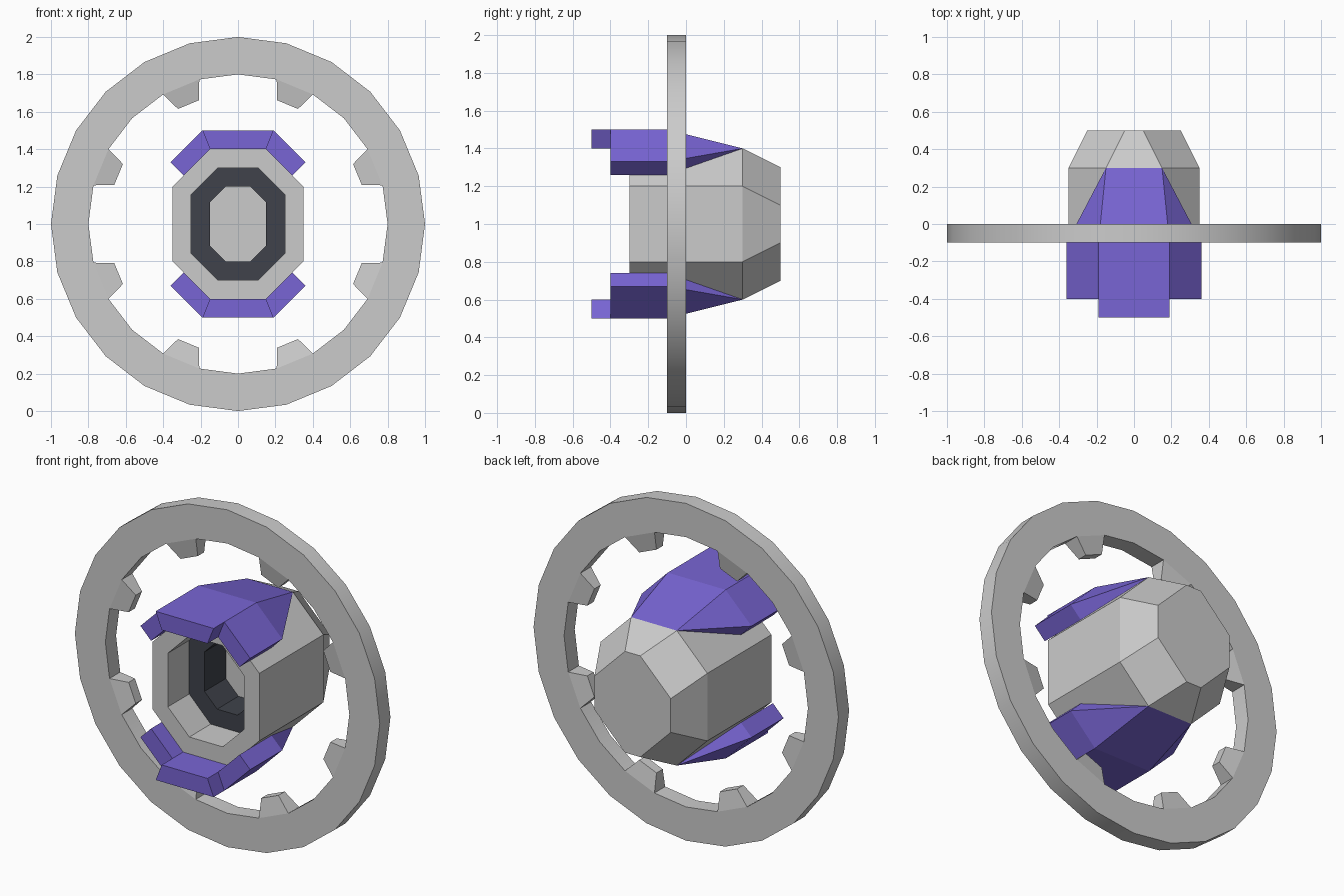
import bpy, bmesh
from math import sin, cos, pi

if "Cube" in bpy.data.objects:
    bpy.data.objects.remove(bpy.data.objects["Cube"])


def material(name, color):
    m = bpy.data.materials.new(name)
    m.diffuse_color = (*color, 1)
    m.use_nodes = True
    m.node_tree.nodes["Principled BSDF"].inputs["Base Color"].default_value = m.diffuse_color
    return m


purple = material("purple", (0.19, 0.13, 0.66))
dark = material("dark", (0.05, 0.055, 0.07))


def finish(bm, name, mats=()):
    bmesh.ops.recalc_face_normals(bm, faces=bm.faces)
    me = bpy.data.meshes.new(name)
    bm.to_mesh(me)
    bm.free()
    for m in mats:
        me.materials.append(m)
    ob = bpy.data.objects.new(name, me)
    ob.location.z = 1
    bpy.context.collection.objects.link(ob)
    return ob


def loft(bm, loops):
    """Join closed vertex loops with quads, returning faces per band."""
    bands = []
    for a, b in zip(loops, loops[1:]):
        n = len(a)
        bands.append([bm.faces.new((a[i], a[(i + 1) % n], b[(i + 1) % n], b[i]))
                      for i in range(n)])
    return bands


# Outer ring: 24 sides, with tapered teeth pulled from the inner wall
bm = bmesh.new()
N = 24
circles = [[bm.verts.new((r * sin(2 * pi * i / N), y, r * cos(2 * pi * i / N)))
            for i in range(N)]
           for r, y in ((1, 0), (1, -0.1), (0.8, -0.1), (0.8, 0))]
outer, _, inner, _ = loft(bm, circles + [circles[0]])
teeth = [f for i, f in enumerate(inner) if i % 6 in (1, 4)]
for f in outer + inner:
    f.smooth = f not in teeth
tips = bmesh.ops.extrude_discrete_faces(bm, faces=teeth)["faces"]
for f in tips:
    c = f.calc_center_median()
    d = c.normalized()
    d.y = 0
    d.normalize()
    for v in f.verts:
        off = (v.co - c) * 0.585
        v.co = c - d * 0.102 + off
    for e in f.edges:
        for side in e.link_faces:
            side.smooth = False
finish(bm, "toothed_ring")


# Core: octagonal body, tapered at the back, with a stepped recess in front
def octagon(bm, w, h, c, y):
    pts = ((w - c, h), (w, h - c), (w, c - h), (w - c, -h),
           (c - w, -h), (-w, c - h), (-w, h - c), (c - w, h))
    return [bm.verts.new((x, y, z)) for x, z in pts]


bm = bmesh.new()
profile = ((0.25, 0.3, 0.2, 0.5), (0.35, 0.4, 0.2, 0.3), (0.35, 0.4, 0.2, -0.3),
           (0.25, 0.3, 0.141, -0.3), (0.25, 0.3, 0.141, -0.1),
           (0.15, 0.2, 0.083, -0.1), (0.15, 0.2, 0.083, 0.1))
loops = [octagon(bm, *p) for p in profile]
bands = loft(bm, loops)
for f in bands[4] + bands[5]:
    f.material_index = 1
bm.faces.new(loops[0])
bm.faces.new(loops[-1])
grey = material("grey", (0.8, 0.8, 0.8))
finish(bm, "core_body", (grey, dark))

# Shells hugging the top and bottom of the core, tapering to the back
section = ((-0.29, 0.26), (-0.36, 0.33), (-0.19, 0.5), (0.19, 0.5),
           (0.36, 0.33), (0.29, 0.26), (0.15, 0.4), (-0.15, 0.4))
for name, s in (("top_shell", 1), ("bottom_shell", -1)):
    bm = bmesh.new()
    rows = [[bm.verts.new((x, y, s * z)) for x, z in section] for y in (-0.4, -0.1)]
    rows.append([bm.verts.new((0.15 if x > 0 else -0.15, 0.3, s * 0.4))
                 for x, z in section])
    loft(bm, rows)
    front = rows[0]
    bm.faces.new([front[i] for i in (0, 1, 2, 7)])
    bm.faces.new([front[i] for i in (3, 4, 5, 6)])
    # protruding front lip
    base = [front[i] for i in (2, 3, 6, 7)]
    lip = [bm.verts.new((v.co.x, -0.5, v.co.z)) for v in base]
    loft(bm, [base, lip])
    bm.faces.new(lip)
    bmesh.ops.remove_doubles(bm, verts=bm.verts, dist=0.001)
    finish(bm, name, (purple,))
